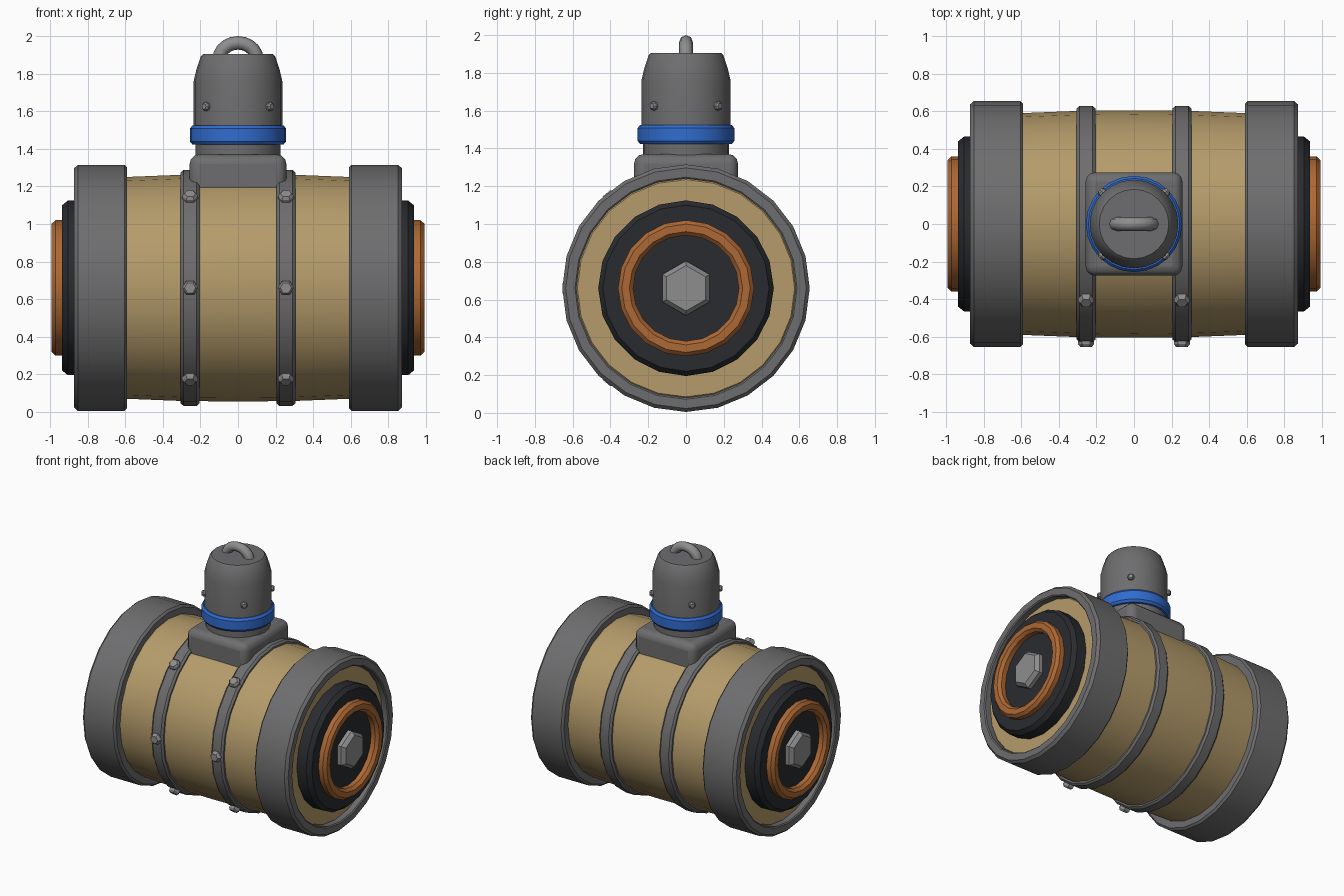
import bpy, bmesh
from math import sin, cos, pi, radians
from mathutils import Vector, Matrix

if "Cube" in bpy.data.objects:
    bpy.data.objects.remove(bpy.data.objects["Cube"])


def material(name, r, g, b):
    m = bpy.data.materials.new(name)
    m.diffuse_color = (r, g, b, 1)
    m.use_nodes = True
    m.node_tree.nodes["Principled BSDF"].inputs["Base Color"].default_value = m.diffuse_color
    return m


TAN = material("tan_paint", 0.46, 0.33, 0.145)
ORANGE = material("orange_copper", 0.42, 0.14, 0.035)
DARK = material("dark_rubber", 0.022, 0.024, 0.028)
BLUE = material("blue_seal", 0.03, 0.15, 0.62)
GREY = material("dark_grey_metal", 0.155, 0.155, 0.16)
LIGHT = material("light_grey_metal", 0.27, 0.27, 0.275)
ZC = 0.66  # height of the barrel axis


def finish(obj, mat, angle=30):
    obj.data.materials.append(mat)
    bpy.ops.object.select_all(action='DESELECT')
    obj.select_set(True)
    bpy.context.view_layer.objects.active = obj
    bpy.ops.object.shade_smooth_by_angle(angle=radians(angle))
    return obj


def lathe(name, profile, sides, mat, origin, direction, closed=False, phase=0.0):
    """Revolve (radius, height) points about an axis through origin."""
    bm = bmesh.new()
    rings = []
    for r, h in profile:
        if r == 0:
            rings.append([bm.verts.new((0, 0, h))] * sides)
        else:
            rings.append([bm.verts.new((r * sin(phase + 2 * pi * i / sides),
                                        r * cos(phase + 2 * pi * i / sides), h))
                          for i in range(sides)])
    pairs = list(zip(rings, rings[1:]))
    if closed:
        pairs.append((rings[-1], rings[0]))
    for a, b in pairs:
        for i in range(sides):
            j = (i + 1) % sides
            loop = list(dict.fromkeys((a[i], a[j], b[j], b[i])))
            bm.faces.new(loop)
    bmesh.ops.recalc_face_normals(bm, faces=bm.faces)
    turn = Vector(direction).to_track_quat('Z', 'Y').to_matrix().to_4x4()
    bm.transform(Matrix.Translation(origin) @ turn)
    mesh = bpy.data.meshes.new(name)
    bm.to_mesh(mesh)
    bm.free()
    obj = bpy.data.objects.new(name, mesh)
    bpy.context.collection.objects.link(obj)
    return finish(obj, mat)


# Slightly bulged barrel body with flat ends
half = [(0.605, 0.0), (0.602, 0.3), (0.59, 0.6), (0.588, 0.81), (0.575, 0.825), (0, 0.825)]
body = [(r, -h) for r, h in reversed(half)] + half[1:]
lathe("barrel_body", body, 24, TAN, (0, 0, ZC), (1, 0, 0))

for s, side in ((-1, "left"), (1, "right")):
    axis, base = (s, 0, 0), (0, 0, ZC)
    # Heavy end collar
    lathe(side + "_end_collar",
          [(0.58, 0.59), (0.64, 0.59), (0.655, 0.605), (0.655, 0.852),
           (0.637, 0.872), (0.588, 0.872), (0.58, 0.865)],
          24, GREY, base, axis, closed=True)
    # Dark end plate
    lathe(side + "_end_plate",
          [(0, 0.80), (0.465, 0.80), (0.465, 0.905), (0.44, 0.936), (0, 0.936)],
          20, DARK, base, axis)
    # Copper ring
    lathe(side + "_copper_ring",
          [(0.28, 0.92), (0.36, 0.92), (0.36, 0.972), (0.34, 0.993),
           (0.30, 0.993), (0.28, 0.972)],
          20, ORANGE, base, axis, closed=True)
    # Central hex bolt
    lathe(side + "_hex_bolt",
          [(0, 0.92), (0.145, 0.92), (0.145, 0.965), (0.12, 0.992), (0, 0.992)],
          6, LIGHT, base, axis)
    # Strap with three bolts along the front
    lathe(side + "_strap",
          [(0.58, 0.205), (0.615, 0.205), (0.628, 0.22), (0.628, 0.29),
           (0.615, 0.305), (0.58, 0.305)],
          24, GREY, base, axis, closed=True)
    for label, a in (("lower", -50), ("middle", 0), ("upper", 50)):
        t = radians(a)
        lathe(f"{side}_{label}_strap_bolt",
              [(0, 0.60), (0.042, 0.60), (0.042, 0.64), (0.03, 0.655), (0, 0.655)],
              6, LIGHT, (s * 0.255, 0, ZC), (0, -cos(t), sin(t)), phase=pi / 6)

# Rounded saddle block under the valve head
bpy.ops.mesh.primitive_cube_add(size=1, location=(0, 0, 1.245))
saddle = bpy.context.object
saddle.name = "saddle_block"
saddle.scale = (0.515, 0.55, 0.25)
bpy.ops.object.transform_apply(location=False, rotation=False, scale=True)
bev = saddle.modifiers.new("rounding", 'BEVEL')
bev.width = 0.05
bev.segments = 3
finish(saddle, GREY, 40)

# Neck, blue seal and cap
UP = (0, 0, 1)
lathe("neck", [(0, 1.33), (0.227, 1.33), (0.227, 1.45), (0, 1.45)], 24, GREY, (0, 0, 0), UP)
lathe("seal_ring",
      [(0.2, 1.423), (0.243, 1.423), (0.256, 1.44), (0.256, 1.508),
       (0.243, 1.525), (0.2, 1.525)],
      24, BLUE, (0, 0, 0), UP, closed=True)
lathe("cap", [(0, 1.44), (0.236, 1.44), (0.236, 1.76), (0.222, 1.82),
              (0.198, 1.893), (0.185, 1.906), (0, 1.906)], 24, GREY, (0, 0, 0), UP)

# Four small screws around the cap
for k in range(4):
    t = pi / 4 + k * pi / 2
    lathe(f"cap_screw_{k + 1}",
          [(0, 0.21), (0.024, 0.21), (0.024, 0.246), (0.015, 0.257), (0, 0.257)],
          8, LIGHT, (0, 0, 1.625), (cos(t), sin(t), 0))

# Lifting handle: tube swept along a half ellipse
curve = bpy.data.curves.new("lifting_handle", 'CURVE')
curve.dimensions = '3D'
curve.bevel_depth = 0.036
curve.bevel_resolution = 2
curve.use_fill_caps = True
path = curve.splines.new('POLY')
path.points.add(10)
for i, p in enumerate(path.points):
    t = pi * i / 10
    p.co = (0.1 * cos(t), 0, 1.878 + 0.086 * sin(t), 1)
handle = bpy.data.objects.new("lifting_handle", curve)
bpy.context.collection.objects.link(handle)
bpy.ops.object.select_all(action='DESELECT')
handle.select_set(True)
bpy.context.view_layer.objects.active = handle
bpy.ops.object.convert(target='MESH')
finish(bpy.context.object, LIGHT, 50)
